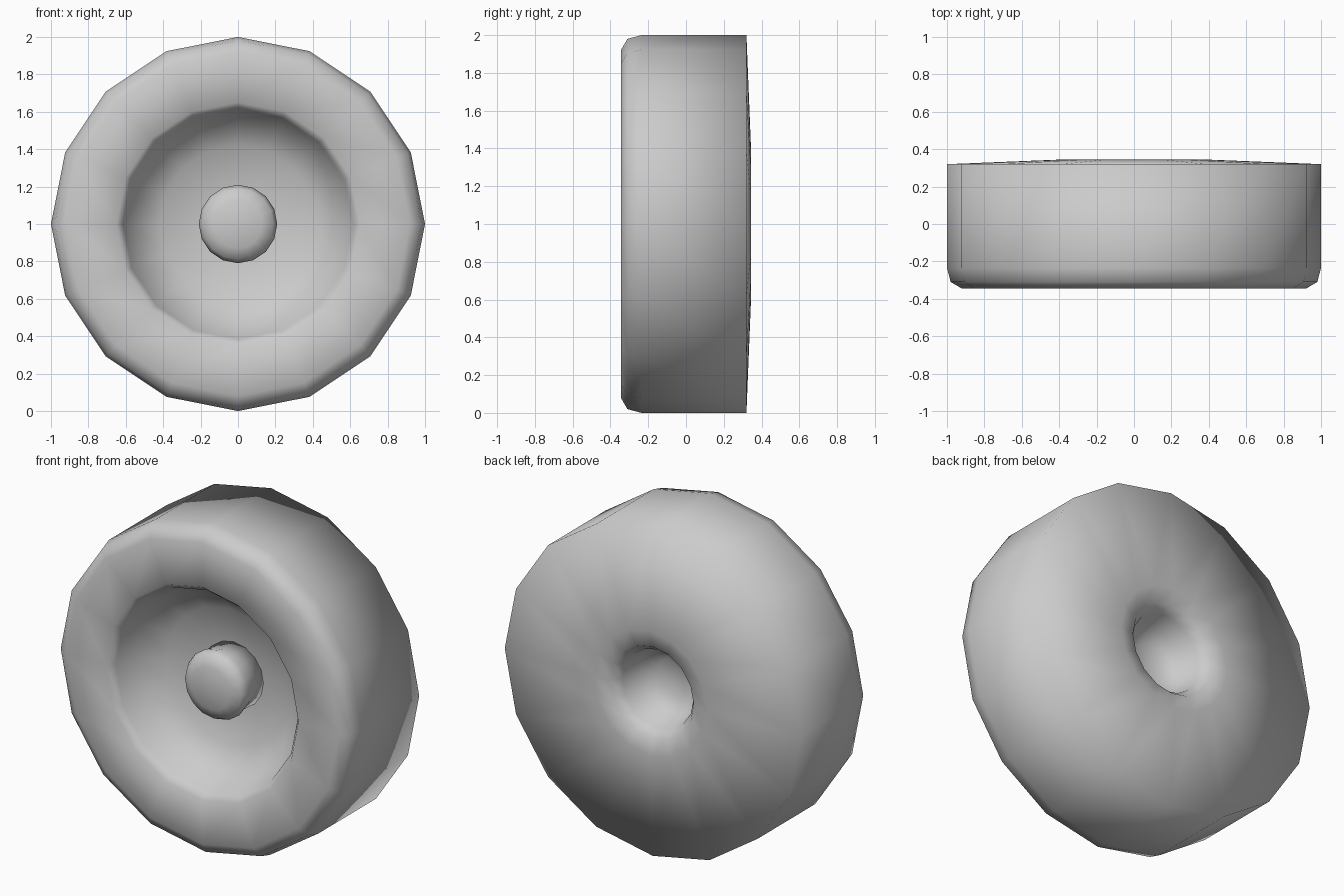
import bpy, bmesh, math

if "Cube" in bpy.data.objects:
    bpy.data.objects.remove(bpy.data.objects["Cube"])

SIDES = 16
CENTRE_Z = 1.0


def lathe(name, profile):
    """Revolve (radius, y) points around the wheel axle."""
    bm = bmesh.new()
    verts = [bm.verts.new((r, y, 0)) for r, y in profile]
    edges = [bm.edges.new(pair) for pair in zip(verts, verts[1:])]
    bmesh.ops.spin(bm, geom=verts + edges, cent=(0, 0, 0), axis=(0, 1, 0),
                   angle=math.tau, steps=SIDES, use_merge=True)
    bmesh.ops.remove_doubles(bm, verts=bm.verts, dist=0.0005)
    bmesh.ops.recalc_face_normals(bm, faces=bm.faces)
    mesh = bpy.data.meshes.new(name)
    bm.to_mesh(mesh)
    bm.free()
    mesh.shade_smooth()
    obj = bpy.data.objects.new(name, mesh)
    obj.location.z = CENTRE_Z
    bpy.context.collection.objects.link(obj)
    return obj


# Tyre and rim: front dish, rounded front shoulder, tread, back face, axle socket
lathe("wheel_body", [
    (0.0, -0.03), (0.20, -0.04), (0.42, -0.08), (0.57, -0.17), (0.615, -0.30),
    (0.65, -0.345), (0.92, -0.345), (0.98, -0.31), (1.0, -0.235),
    (1.0, 0.32), (0.38, 0.345), (0.28, 0.325), (0.24, 0.27),
    (0.21, 0.15), (0.12, 0.09), (0.0, 0.08),
])

# Hub cap: domed knob with a slight neck where it meets the dish
lathe("hub_cap", [
    (0.0, -0.275), (0.13, -0.265), (0.19, -0.24), (0.21, -0.20),
    (0.195, -0.14), (0.20, -0.035), (0.0, -0.035),
])
